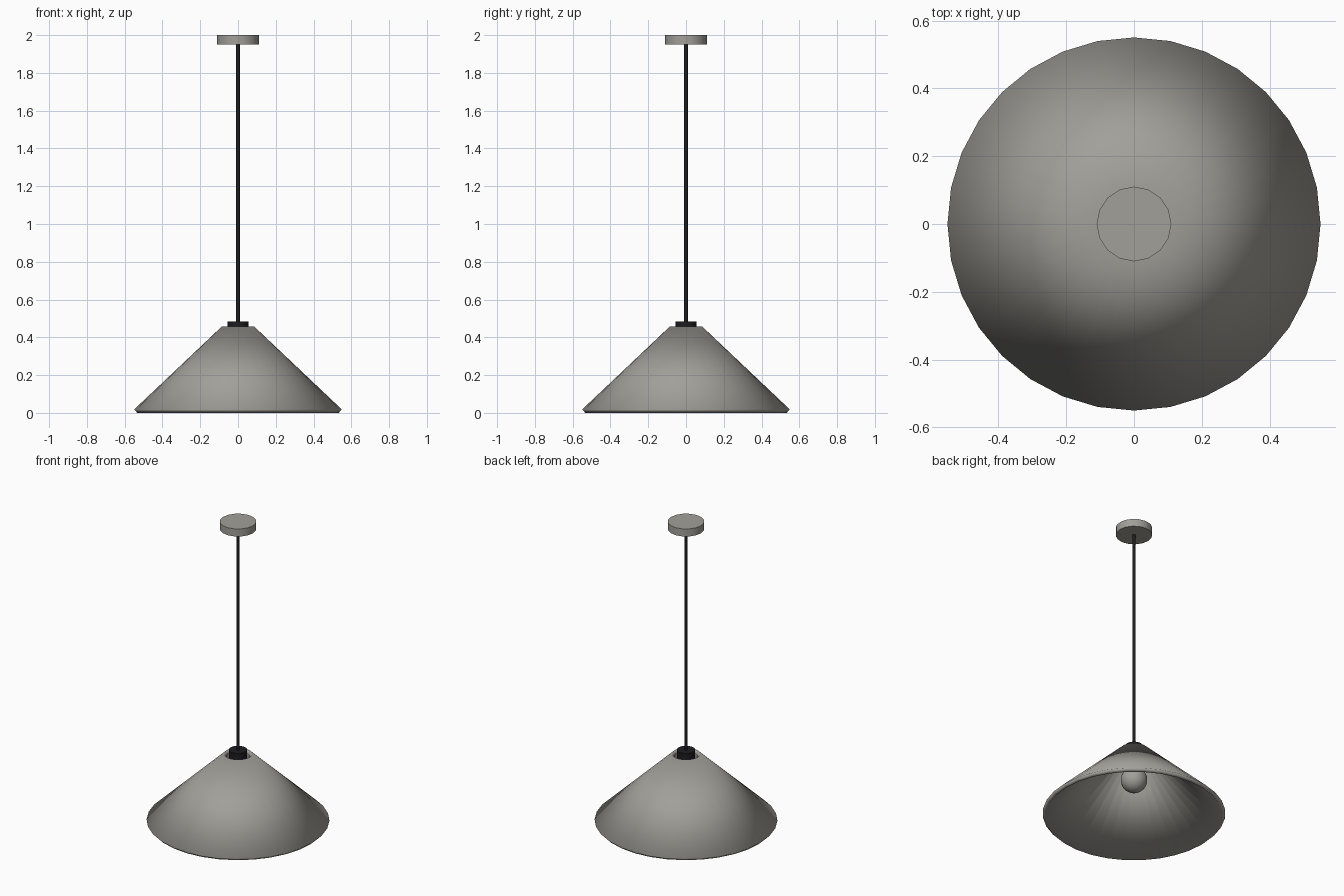
import bpy, math

if "Cube" in bpy.data.objects:
    bpy.data.objects.remove(bpy.data.objects["Cube"])

def material(name, rgb):
    m = bpy.data.materials.new(name)
    m.diffuse_color = (*rgb, 1)
    m.use_nodes = True
    m.node_tree.nodes["Principled BSDF"].inputs["Base Color"].default_value = m.diffuse_color
    return m

grey = material("warm_grey", (0.36, 0.35, 0.32))
black = material("black", (0.012, 0.012, 0.014))

def finish(name, mat):
    ob = bpy.context.object
    ob.name = name
    ob.data.materials.append(mat)
    bpy.ops.object.shade_smooth_by_angle(angle=math.radians(35))
    return ob

def cylinder(name, r, z0, z1, sides, mat):
    bpy.ops.mesh.primitive_cylinder_add(vertices=sides, radius=r, depth=z1 - z0,
                                        location=(0, 0, (z0 + z1) / 2))
    return finish(name, mat)

# ceiling canopy, cord and lamp holder
cylinder("ceiling_canopy", 0.11, 1.95, 2.0, 16, grey)
cylinder("cord", 0.01, 0.47, 1.96, 12, black)
cylinder("lamp_holder", 0.055, 0.31, 0.485, 16, black)

# open conical shade with a thin wall
bpy.ops.mesh.primitive_cone_add(vertices=32, radius1=0.55, radius2=0.085, depth=0.44,
                                end_fill_type='NOTHING', location=(0, 0, 0.238))
shade = finish("shade", grey)
wall = shade.modifiers.new("wall", 'SOLIDIFY')
wall.thickness = 0.025
wall.offset = -1

# bulb
bpy.ops.mesh.primitive_uv_sphere_add(segments=24, ring_count=12, radius=0.08,
                                     location=(0, 0, 0.25))
finish("bulb", grey)
